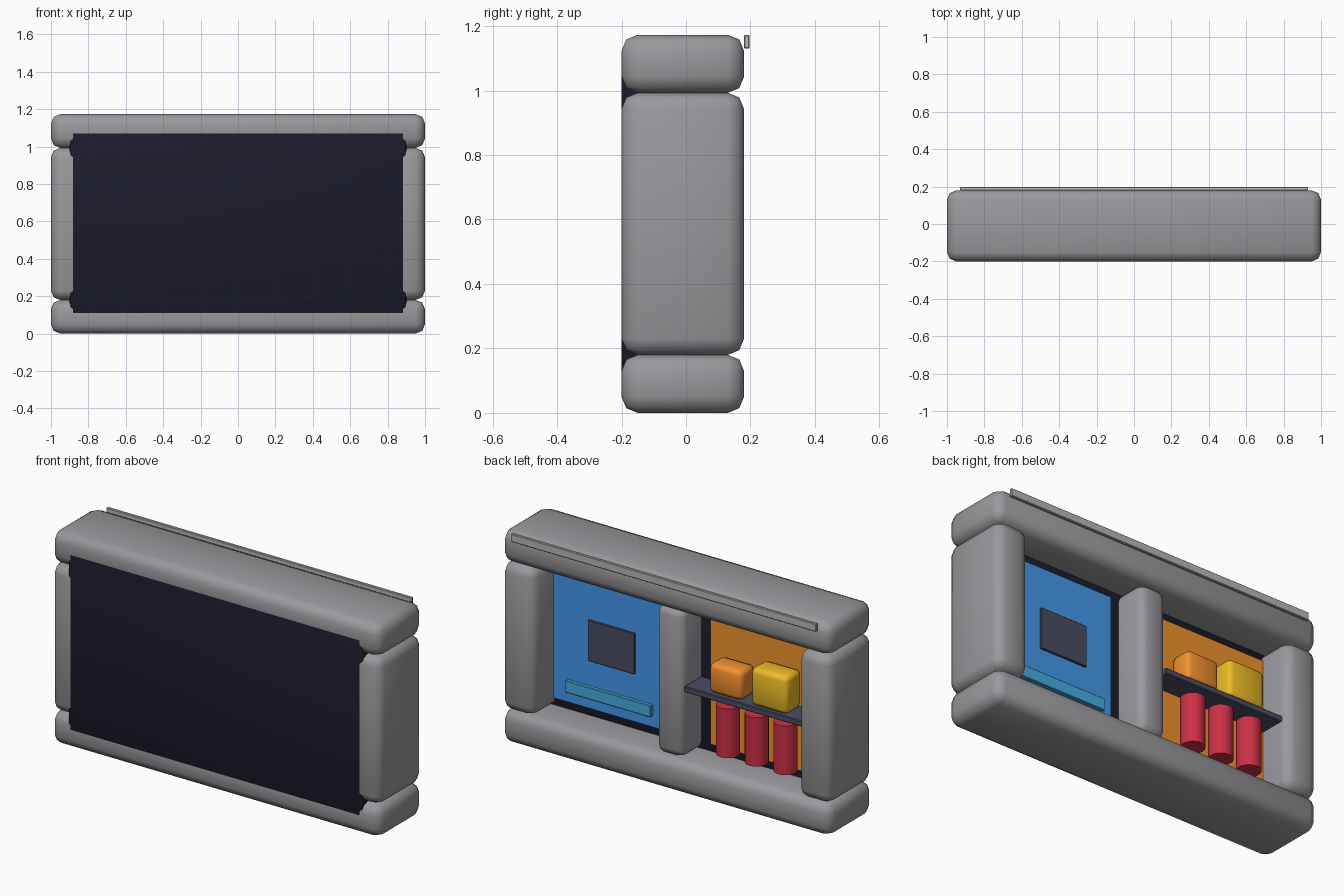
import bpy, bmesh, math

if "Cube" in bpy.data.objects:
    bpy.data.objects.remove(bpy.data.objects["Cube"])

_mats = {}


def paint(ob, name, rgb):
    if name not in _mats:
        m = bpy.data.materials.new(name)
        m.diffuse_color = (*rgb, 1)
        m.use_nodes = True
        m.node_tree.nodes["Principled BSDF"].inputs["Base Color"].default_value = m.diffuse_color
        _mats[name] = m
    ob.data.materials.append(_mats[name])


def finish(ob, angle=40):
    bpy.ops.object.select_all(action='DESELECT')
    ob.select_set(True)
    bpy.context.view_layer.objects.active = ob
    bpy.ops.object.shade_smooth_by_angle(angle=math.radians(angle))


def box(name, x, y, z, bevel=0.0, segs=2, color=None):
    """Box from (min, max) ranges with rounded edges."""
    bm = bmesh.new()
    bmesh.ops.create_cube(bm, size=1)
    for v in bm.verts:
        v.co = [r[0] + (c + 0.5) * (r[1] - r[0]) for c, r in zip(v.co, (x, y, z))]
    if bevel:
        bmesh.ops.bevel(bm, geom=bm.edges[:], offset=bevel, segments=segs,
                        profile=0.5, affect='EDGES')
    me = bpy.data.meshes.new(name)
    bm.to_mesh(me)
    bm.free()
    ob = bpy.data.objects.new(name, me)
    bpy.context.collection.objects.link(ob)
    if color:
        paint(ob, *color)
    finish(ob, 50 if segs > 1 else 30)
    return ob


GREY = ("frame_grey", (0.32, 0.32, 0.34))
PALE = ("pale_grey", (0.48, 0.48, 0.47))
DARK = ("dark_panel", (0.011, 0.011, 0.024))
BLUE = ("blue", (0.06, 0.32, 0.85))
CYAN = ("light_blue", (0.06, 0.42, 0.75))
SLATE = ("slate", (0.07, 0.075, 0.125))
ORANGE = ("orange", (0.88, 0.29, 0.025))
BOX_ORANGE = ("bright_orange", (0.9, 0.28, 0.03))
YELLOW = ("yellow", (0.85, 0.5, 0.02))
RED = ("red", (0.6, 0.03, 0.06))

# Rounded outer frame
box("bottom_bar", (-1, 1), (-.2, .18), (0, .18), .05, color=GREY)
box("top_bar", (-1, 1), (-.2, .18), (.993, 1.173), .05, color=GREY)
for side, (a, b) in (("left", (-1, -.805)), ("right", (.805, 1))):
    box(side + "_post", (a, b), (-.2, .18), (.18, .993), .05, color=GREY)
box("divider", (-.08, .08), (-.2, .148), (.18, .993), .04, color=GREY)

# Thin strip along the top bar
box("top_strip", (-.93, .93), (.18, .197), (1.13, 1.173), .003, 1, PALE)

# Thick dark panel closing the front, a hair proud of the frame
box("dark_panel", (-.9, .9), (-.2004, -.02), (.09, 1.09), .02, color=DARK)

# Blue bay with a small screen and a ledge
box("blue_backing", (.145, .815), (-.03, .002), (.23, .945), 0, 1, BLUE)
box("screen", (.305, .59), (0, .014), (.495, .72), .003, 1, SLATE)
box("blue_ledge", (.2, .72), (0, .022), (.29, .355), .003, 1, CYAN)

# Orange bay with a shelf and rounded boxes
box("orange_backing", (-.815, -.15), (-.03, .002), (.23, .945), 0, 1, ORANGE)
box("shelf", (-.83, -.085), (-.01, .138), (.55, .583), .004, 1, SLATE)
box("orange_box", (-.425, -.228), (.005, .13), (.583, .745), .025, color=BOX_ORANGE)
box("yellow_box", (-.705, -.485), (.0, .133), (.583, .79), .025, color=YELLOW)

# Row of red cans under the shelf
for i in range(3):
    bpy.ops.mesh.primitive_cylinder_add(vertices=20, radius=.061, depth=.27,
                                        location=(-.307 - .175 * i, .073, .385))
    can = bpy.context.object
    can.name = f"can_{i + 1}"
    paint(can, *RED)
    finish(can)
